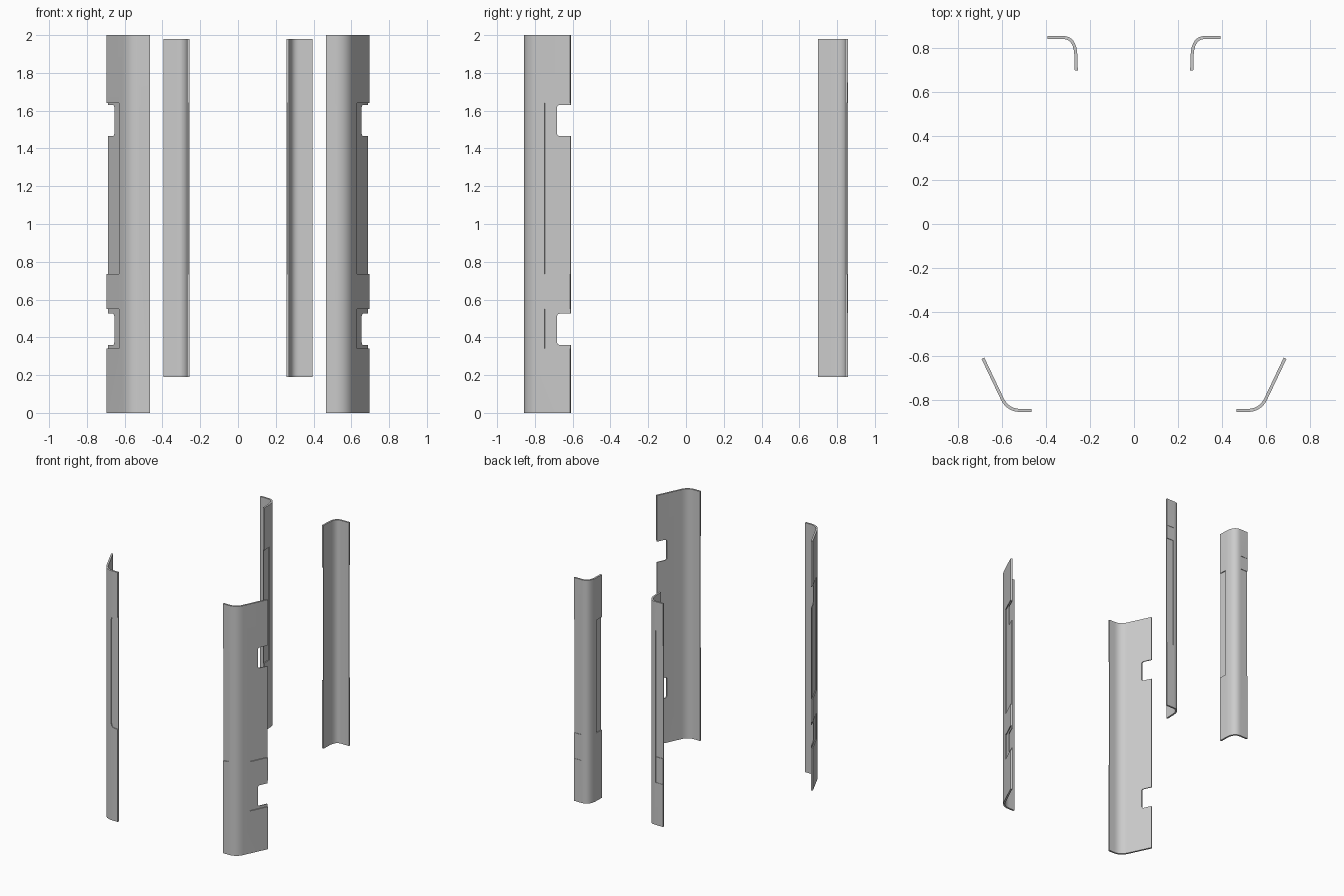
import bpy, bmesh
from mathutils import Vector

if "Cube" in bpy.data.objects:
    bpy.data.objects.remove(bpy.data.objects["Cube"])

THICK = 0.014
DEPTH = 0.007


def curve(a, c, b, n=10):
    """Quadratic arc from a to b with control point c."""
    a, b, c = Vector(a), Vector(b), Vector(c)
    return [a * (1 - t) ** 2 + c * 2 * t * (1 - t) + b * t * t
            for t in (i / n for i in range(n + 1))]


def offset(path, d):
    """Shift an open path to its outer (right-hand) side by d."""
    out = []
    for i, p in enumerate(path):
        t = (path[min(i + 1, len(path) - 1)] - path[max(i - 1, 0)]).normalized()
        out.append(p + Vector((t.y, -t.x)) * d)
    return out


def slab(name, path, d0, d1, z0, z1):
    """Upright sheet between two offsets of a plan path."""
    path = [Vector(p) for p in path]
    ring = offset(path, d1) + offset(path, d0)[::-1]
    bm = bmesh.new()
    face = bm.faces.new([bm.verts.new((p.x, p.y, z0)) for p in ring])
    ext = bmesh.ops.extrude_face_region(bm, geom=[face])
    top = [v for v in ext["geom"] if isinstance(v, bmesh.types.BMVert)]
    bmesh.ops.translate(bm, verts=top, vec=(0, 0, z1 - z0))
    bmesh.ops.recalc_face_normals(bm, faces=bm.faces)
    return to_object(name, bm)


def rounded_box(name, lo, hi, axis, radius):
    """Box whose edges along one axis are rounded."""
    lo, hi = Vector(lo), Vector(hi)
    bm = bmesh.new()
    bmesh.ops.create_cube(bm, size=1)
    for v in bm.verts:
        v.co = Vector([(lo[i] + hi[i]) / 2 + v.co[i] * (hi[i] - lo[i]) for i in range(3)])
    edges = [e for e in bm.edges
             if abs((e.verts[0].co - e.verts[1].co).normalized()[axis]) > 0.9]
    bmesh.ops.bevel(bm, geom=edges, offset=radius, segments=5, profile=0.5, affect='EDGES')
    return to_object(name, bm)


def to_object(name, bm):
    me = bpy.data.meshes.new(name)
    bm.to_mesh(me)
    bm.free()
    ob = bpy.data.objects.new(name, me)
    bpy.context.collection.objects.link(ob)
    return ob


def finish(ob, cutters):
    """Cut the pockets, smooth the bend and mirror to the other side."""
    bpy.ops.object.select_all(action='DESELECT')
    bpy.context.view_layer.objects.active = ob
    ob.select_set(True)
    for c in cutters:
        m = ob.modifiers.new("cut", 'BOOLEAN')
        m.operation, m.solver, m.object = 'DIFFERENCE', 'EXACT', c
        bpy.ops.object.modifier_apply(modifier=m.name)
        bpy.data.objects.remove(c)
    m = ob.modifiers.new("mirror", 'MIRROR')
    m.use_mirror_merge = False
    bpy.ops.object.modifier_apply(modifier=m.name)
    bpy.ops.object.shade_smooth_by_angle()


# Front corner guards
side = [Vector((0.607, -0.80)), Vector((0.695, -0.615))]
path = [Vector((0.467, -0.857))] + curve((0.515, -0.857), (0.579, -0.857), side[0]) + [side[1]]
front = slab("front_corner_guard", path, -THICK, 0, 0, 2)
run = side[1] - side[0]
flank = [side[0] + run * 0.27, side[0] + run * 1.2]
finish(front, [
    # Side pockets
    slab("cut", flank, -DEPTH, 0.03, 0.735, 1.64),
    slab("cut", flank, -DEPTH, 0.03, 0.34, 0.55),
    # Edge notches
    rounded_box("cut", (0.5, -0.683, 1.465), (0.8, -0.5, 1.63), 0, 0.015),
    rounded_box("cut", (0.5, -0.683, 0.36), (0.8, -0.5, 0.525), 0, 0.015),
    # Front pocket with rounded corners
    rounded_box("cut", (0.35, -0.9, 0.742), (0.525, -0.857 + DEPTH, 1.64), 1, 0.03),
])

# Rear corner guards
path = ([Vector((0.395, 0.857))] +
        curve((0.325, 0.857), (0.262, 0.857), (0.258, 0.77)) + [Vector((0.256, 0.70))])
rear = slab("rear_corner_guard", path, -THICK, 0, 0.19, 1.98)
back = [(0.42, 0.857), (0.33, 0.857)]
inner = [(0.2575, 0.765), (0.2553, 0.66)]
finish(rear, [
    # Shallow bands above and below, main pocket between, inner side pocket
    slab("cut", back, -0.003, 0.03, 0.53, 1.75),
    slab("cut", back, -DEPTH, 0.04, 0.735, 1.64),
    slab("cut", inner, -DEPTH, 0.03, 0.735, 1.64),
])
